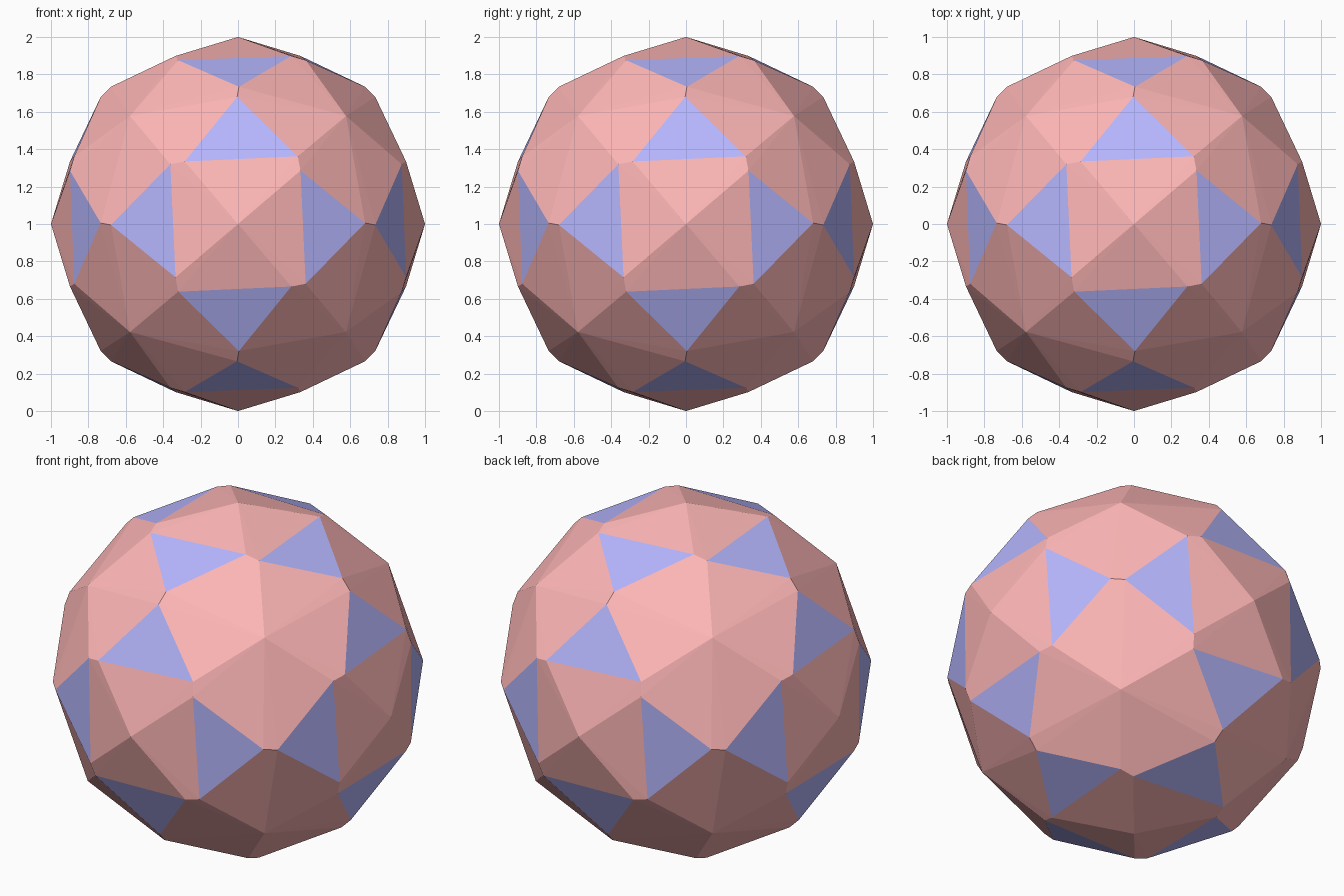
import bpy, bmesh
from itertools import permutations, product
from mathutils import Vector, Matrix

if "Cube" in bpy.data.objects:
    bpy.data.objects.remove(bpy.data.objects["Cube"])


def material(name, rgb):
    m = bpy.data.materials.new(name)
    m.diffuse_color = (*rgb, 1)
    m.use_nodes = True
    m.node_tree.nodes["Principled BSDF"].inputs["Base Color"].default_value = m.diffuse_color
    return m


# The 24 rotations of a cube
rotations = []
for perm in permutations(range(3)):
    for signs in product((1, -1), repeat=3):
        m = Matrix([[signs[r] if c == perm[r] else 0 for c in range(3)] for r in range(3)])
        if m.determinant() > 0:
            rotations.append(m)

# Pyramid tips (four-fold and three-fold) and the corners of one blue triangle
tips = [Vector((0, 0, 1)), Vector((1, 1, 1))]
corners = [Vector((-0.285, -0.898, 0.334)),
           Vector((0.320, -0.876, 0.362)),
           Vector((-0.005, -0.734, 0.679))]

bm = bmesh.new()
tip_verts = set()


def spread(seed, is_tip):
    """Place every distinct rotated copy of a point on the unit sphere."""
    placed = []
    for r in rotations:
        p = r @ seed.normalized()
        if all((p - q).length > 1e-4 for q in placed):
            placed.append(p)
            v = bm.verts.new(p)
            if is_tip:
                tip_verts.add(v)


for s in tips:
    spread(s, True)
for s in corners:
    spread(s, False)

# Faceted shell: faces touching a tip are pink, the rest are blue triangles
bmesh.ops.convex_hull(bm, input=bm.verts[:])
bmesh.ops.recalc_face_normals(bm, faces=bm.faces[:])
for f in bm.faces:
    f.material_index = 0 if any(v in tip_verts for v in f.verts) else 1
    f.smooth = False
bmesh.ops.translate(bm, verts=bm.verts[:], vec=(0, 0, 1))

mesh = bpy.data.meshes.new("faceted_ball")
bm.to_mesh(mesh)
bm.free()
mesh.materials.append(material("pink", (1.0, 0.47, 0.47)))
mesh.materials.append(material("blue", (0.47, 0.47, 1.0)))
ball = bpy.data.objects.new("faceted_ball", mesh)
bpy.context.collection.objects.link(ball)
